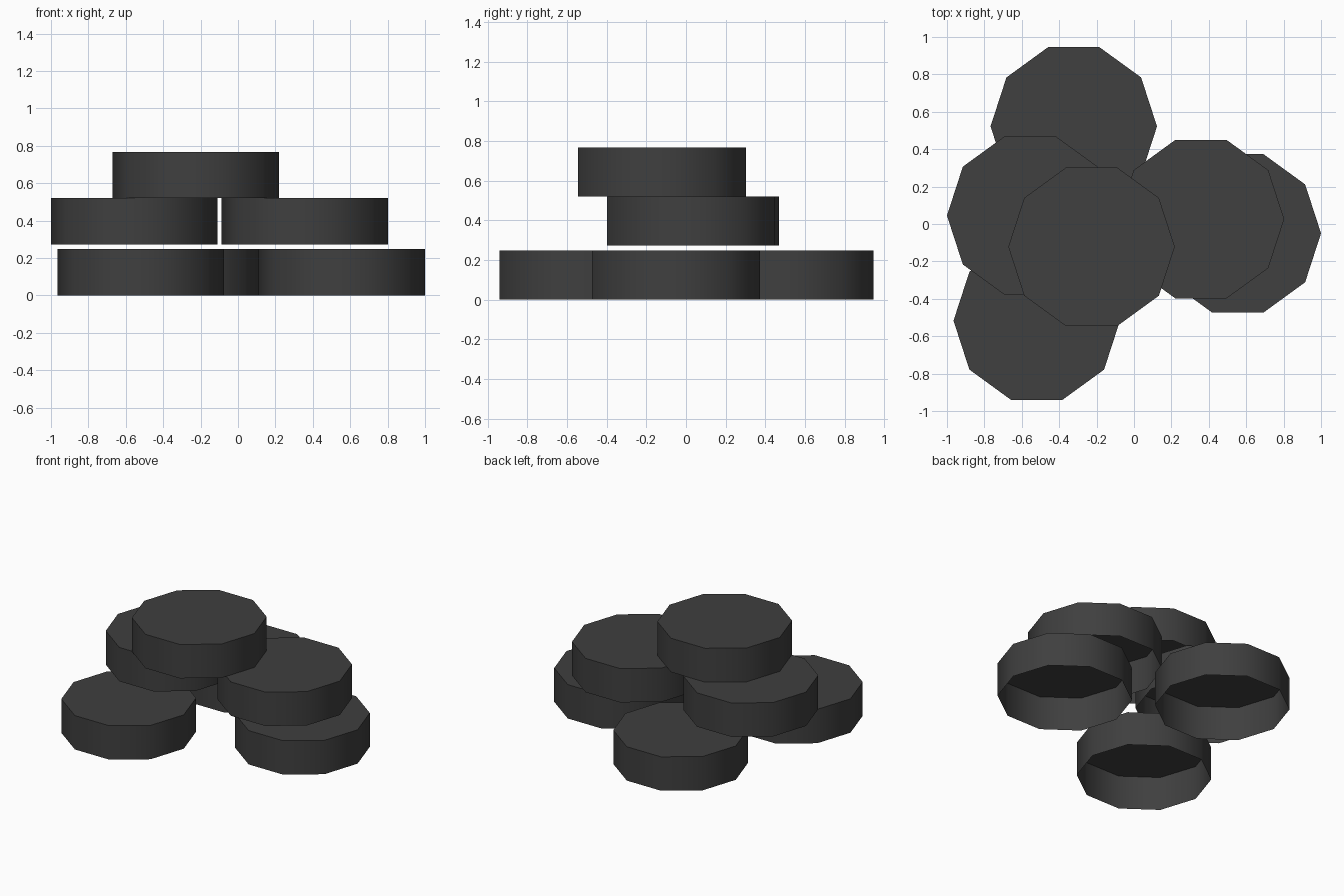
import bpy, bmesh, math

if "Cube" in bpy.data.objects:
    bpy.data.objects.remove(bpy.data.objects["Cube"])

RADIUS, HEIGHT, SIDES = 0.445, 0.247, 10

rubber = bpy.data.materials.new("dark grey")
rubber.diffuse_color = (0.05, 0.05, 0.05, 1)
rubber.use_nodes = True
rubber.node_tree.nodes["Principled BSDF"].inputs["Base Color"].default_value = rubber.diffuse_color


def make_cup(name, x, y, z):
    """Ten-sided cap with a closed top, smooth wall and open underside."""
    bm = bmesh.new()
    angles = [2 * math.pi * i / SIDES for i in range(SIDES)]
    low, high = [[bm.verts.new((RADIUS * math.cos(a), RADIUS * math.sin(a), h))
                  for a in angles] for h in (0, HEIGHT)]
    for i in range(SIDES):
        j = (i + 1) % SIDES
        wall = bm.faces.new((low[i], low[j], high[j], high[i]))
        wall.smooth = True
    bm.faces.new(high)
    # crisp rim between wall and top
    for e in bm.edges:
        if all(v.co.z > HEIGHT / 2 for v in e.verts):
            e.smooth = False
    mesh = bpy.data.meshes.new(name)
    bm.to_mesh(mesh)
    bm.free()
    mesh.materials.append(rubber)
    ob = bpy.data.objects.new(name, mesh)
    ob.location = (x, y, z)
    bpy.context.collection.objects.link(ob)


# Three tiers of the stack: base height and disc centres
tiers = {
    "bottom_disc": (0.0, [(-0.322, 0.522), (-0.52, -0.517), (0.555, -0.05)]),
    "middle_disc": (0.273, [(-0.555, 0.045), (0.358, 0.026)]),
    "top_disc": (0.52, [(-0.227, -0.122)]),
}
for name, (z, centres) in tiers.items():
    for n, (x, y) in enumerate(centres, 1):
        make_cup(f"{name}_{n}", x, y, z)
